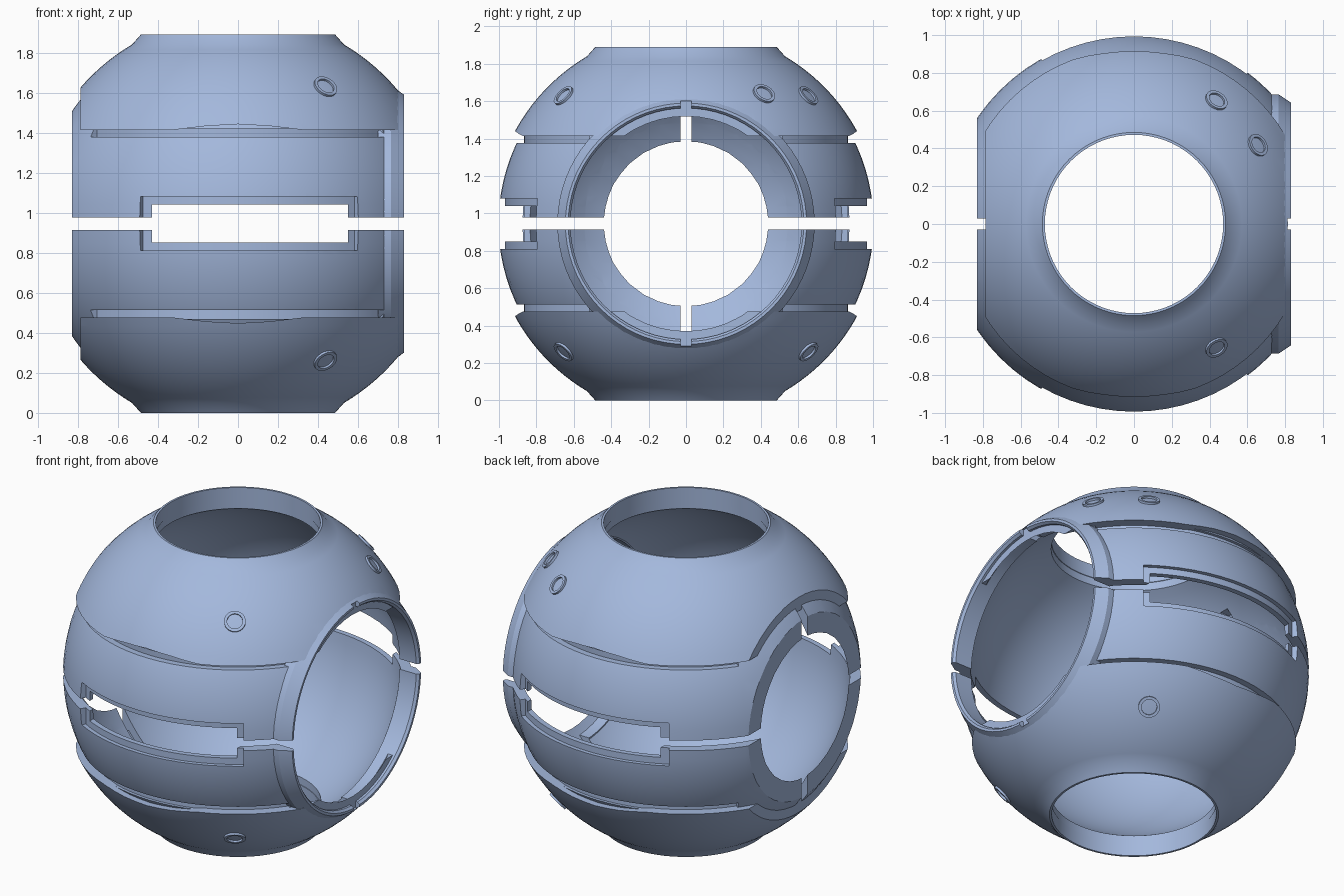
import bpy, bmesh, math
from mathutils import Matrix, Vector

if "Cube" in bpy.data.objects:
    bpy.data.objects.remove(bpy.data.objects["Cube"])

CZ = 0.945          # height of the sphere centre
SEG = 72
shell_mat = bpy.data.materials.new("steel_blue")
shell_mat.diffuse_color = (0.37, 0.48, 0.72, 1)
shell_mat.use_nodes = True
shell_mat.node_tree.nodes["Principled BSDF"].inputs["Base Color"].default_value = shell_mat.diffuse_color


def obj_from_bm(name, bm):
    bmesh.ops.recalc_face_normals(bm, faces=bm.faces)
    me = bpy.data.meshes.new(name)
    bm.to_mesh(me)
    bm.free()
    me.materials.append(shell_mat)
    ob = bpy.data.objects.new(name, me)
    bpy.context.collection.objects.link(ob)
    return ob


def lathe(name, profile, a0=0.0, a1=2 * math.pi, seg=SEG, matrix=None):
    """Sweep a closed (radius, height) profile around z, full or partial."""
    full = a1 - a0 > 6.28
    bm = bmesh.new()
    rings = []
    for i in range(seg if full else seg + 1):
        a = a0 + (a1 - a0) * i / seg
        rings.append([bm.verts.new((r * math.cos(a), r * math.sin(a), h)) for r, h in profile])
    n = len(profile)
    for i in range(seg):
        p, q = rings[i], rings[(i + 1) % len(rings)]
        for j in range(n):
            k = (j + 1) % n
            bm.faces.new((p[j], q[j], q[k], p[k]))
    if not full:
        bm.faces.new(rings[0])
        bm.faces.new(rings[-1])
    if matrix:
        bm.transform(matrix)
    return obj_from_bm(name, bm)


def box(x0, x1, y0, y1, z0, z1):
    bm = bmesh.new()
    bmesh.ops.create_cube(bm, size=1)
    bm.transform(Matrix.Translation(((x0 + x1) / 2, (y0 + y1) / 2, (z0 + z1) / 2))
                 @ Matrix.Diagonal((x1 - x0, y1 - y0, z1 - z0, 1)))
    return obj_from_bm("cutter_box", bm)


def bore(radius, x0, x1):
    bm = bmesh.new()
    bmesh.ops.create_cone(bm, cap_ends=True, segments=SEG, radius1=radius, radius2=radius, depth=x1 - x0)
    bm.transform(Matrix.Translation(((x0 + x1) / 2, 0, 0)) @ Matrix.Rotation(math.pi / 2, 4, 'Y'))
    return obj_from_bm("cutter_bore", bm)


def cut(ob, cutters):
    for c in cutters:
        m = ob.modifiers.new("cut", 'BOOLEAN')
        m.operation, m.solver, m.object = 'DIFFERENCE', 'EXACT', c
        bpy.context.view_layer.update()
        dg = bpy.context.evaluated_depsgraph_get()
        me = bpy.data.meshes.new_from_object(ob.evaluated_get(dg))
        ob.modifiers.clear()
        ob.data = me
        bpy.data.objects.remove(c)


def arc(radius, h0, h1, n):
    """Points on a sphere outline between two heights."""
    t0, t1 = math.asin(h0 / radius), math.asin(h1 / radius)
    return [(radius * math.cos(t0 + (t1 - t0) * i / n), radius * math.sin(t0 + (t1 - t0) * i / n))
            for i in range(n + 1)]


def mirrored(ob, name):
    me = ob.data.copy()
    me.transform(Matrix.Diagonal((1, 1, -1, 1)))
    me.flip_normals()
    twin = bpy.data.objects.new(name, me)
    bpy.context.collection.objects.link(twin)
    return twin


# Inner shell half, open at the pole and stopping at the equator gap
R, RI, POLE = 1.003, 0.94, 0.475
belt = lathe("upper_inner_shell",
             arc(R, 0.032, math.sqrt(R * R - POLE ** 2), 16) + arc(RI, math.sqrt(RI * RI - POLE ** 2), 0.032, 16))
cutters = [bore(0.545, -1.2, -0.3), bore(0.62, 0.3, 1.2),
           box(-1.3, -0.83, -1, 1, -1, 1),
           box(-0.95, -0.66, -0.03, 0.03, -0.1, 0.655),
           box(0.66, 0.95, -0.03, 0.03, -0.1, 0.655),
           box(-0.43, 0.55, -1.2, 1.2, -0.1, 0.095)]
for s in (-1, 1):
    mid = s * math.pi / 2
    # stepped recess around the window
    lo, hi = sorted((mid + s * math.asin(0.49), mid - s * math.asin(0.60)))
    cutters.append(lathe("cutter_recess", [(0.968, -0.1), (1.1, -0.1), (1.1, 0.135), (0.968, 0.135)], lo, hi, 24))
    # narrow groove just below the outer cap
    w = math.radians(54.5)
    cutters.append(lathe("cutter_groove", [(0.865, 0.432), (1.1, 0.432), (1.1, 0.475), (0.865, 0.475)],
                         mid - w, mid + w, 30))
cut(belt, cutters)

# Outer cap with pole collar, flat cheeks and a raised wave in its lower edge
cap = lathe("upper_outer_cap",
            arc(1.04, 0.468, 0.895, 12) + [(0.485, 0.945), (0.472, 0.945), (0.472, 0.86)]
            + arc(0.985, 0.85, 0.468, 12))
wave = [(-0.33, 0.4), (-0.33, 0.468), (-0.16, 0.488), (0, 0.497), (0.16, 0.488), (0.33, 0.468), (0.33, 0.4)]
bm = bmesh.new()
f = bm.faces.new([bm.verts.new((x, -1.2, z)) for x, z in wave])
ext = bmesh.ops.extrude_face_region(bm, geom=[f])
bmesh.ops.translate(bm, vec=(0, 2.4, 0), verts=[v for v in ext["geom"] if isinstance(v, bmesh.types.BMVert)])
cut(cap, [box(-1.3, -0.786, -1, 1, -1, 1), box(0.8, 1.3, -1, 1, -1, 1),
          bore(0.56, -1.2, -0.5), bore(0.625, 0.5, 1.2), obj_from_bm("cutter_wave", bm)])

# Raised collar round the right-hand opening
collar = lathe("upper_side_collar",
               [(0.618, 0.70), (0.618, 0.815), (0.63, 0.83), (0.645, 0.83), (0.688, 0.765), (0.688, 0.70)],
               matrix=Matrix.Rotation(math.pi / 2, 4, 'Y'))
cut(collar, [box(0.5, 1, -1, 1, -1, 0.032), box(0.6, 1, -0.03, 0.03, -0.1, 0.655)])

parts = [belt, cap, collar]
parts += [mirrored(o, o.name.replace("upper", "lower")) for o in (belt, cap, collar)]

# Small ring bosses on the caps
spots = [(0.44, -0.66, 0.69), (0.44, 0.66, 0.69), (0.66, 0.42, 0.70), (0.44, -0.66, -0.69), (0.44, 0.66, -0.69)]
for i, p in enumerate(spots):
    rot = Vector(p).to_track_quat('Z', 'Y').to_matrix().to_4x4()
    parts.append(lathe("ring_boss_%d" % (i + 1), [(0.045, 1.02), (0.062, 1.02), (0.062, 1.05), (0.045, 1.05)],
                       seg=24, matrix=rot))

# Lift everything onto the ground and shade
for ob in parts:
    ob.data.transform(Matrix.Translation((0, 0, CZ)))
bpy.ops.object.select_all(action='DESELECT')
for ob in parts:
    ob.select_set(True)
bpy.context.view_layer.objects.active = belt
bpy.ops.object.shade_smooth_by_angle(angle=math.radians(30))
